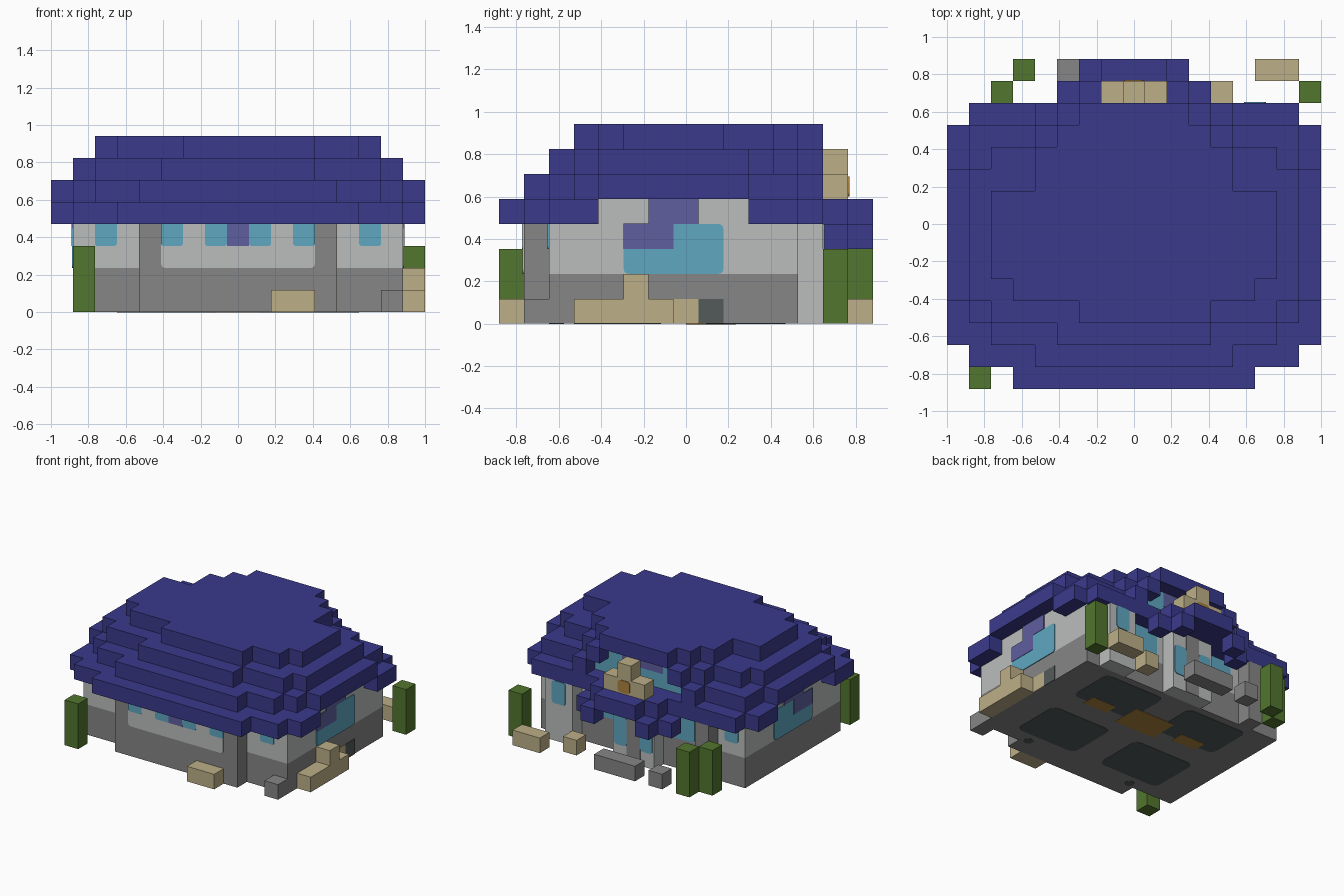
import bpy, bmesh
from mathutils import Vector

old = bpy.data.objects.get("Cube")
if old:
    bpy.data.objects.remove(old)

U = 2 / 17          # size of one building block
THIN = 0.05         # plate thickness, in blocks


def material(name, *rgb):
    lin = [((c / 255 + 0.055) / 1.055) ** 2.4 for c in rgb] + [1]
    m = bpy.data.materials.new(name)
    m.use_nodes = True
    m.diffuse_color = lin
    m.node_tree.nodes["Principled BSDF"].inputs["Base Color"].default_value = lin
    return m


BLUE = material("roof blue", 58, 58, 140)
LIGHT = material("pale wall", 187, 190, 189)
GRAY = material("stone gray", 134, 134, 134)
DARK = material("dark gray", 84, 90, 90)
GREEN = material("leaf green", 82, 118, 46)
SAND = material("sand", 188, 175, 135)
CYAN = material("window cyan", 95, 167, 192)
PURPLE = material("window purple", 94, 94, 160)
BROWN = material("wood brown", 175, 130, 62)


def finish(name, bm, mat):
    bmesh.ops.recalc_face_normals(bm, faces=bm.faces)
    bmesh.ops.scale(bm, vec=(U, U, U), verts=bm.verts)
    mesh = bpy.data.meshes.new(name)
    bm.to_mesh(mesh)
    bm.free()
    mesh.materials.append(mat)
    ob = bpy.data.objects.new(name, mesh)
    bpy.context.collection.objects.link(ob)
    return ob


def box(name, mat, x, y, z, round_axis=None, radius=0.2):
    """Box from (low, high) ranges in blocks; edges along round_axis can be rounded."""
    bm = bmesh.new()
    bmesh.ops.create_cube(bm, size=1)
    for v in bm.verts:
        v.co = Vector([r[0] if c < 0 else r[1] for c, r in zip(v.co, (x, y, z))])
    if round_axis is not None:
        edges = [e for e in bm.edges
                 if abs((e.verts[0].co - e.verts[1].co).normalized()[round_axis]) > 0.9]
        bmesh.ops.bevel(bm, geom=edges, offset=radius, segments=3, profile=0.5, affect='EDGES')
    return finish(name, bm, mat)


def pair(name, mat, x, y, z, *rest):
    box("left_" + name, mat, x, y, z, *rest)
    box("right_" + name, mat, (-x[1], -x[0]), y, z, *rest)


def slab(name, mat, z, start, rows):
    """Stepped slab: rows of (end y, half width or (low x, high x)), front to back."""
    low, high, y = [], [], start
    for end, w in rows:
        a, b = w if isinstance(w, tuple) else (-w, w)
        low += [(a, y), (a, end)]
        high += [(b, y), (b, end)]
        y = end
    bm = bmesh.new()
    face = bm.faces.new([bm.verts.new((px, py, z[0])) for px, py in low + high[::-1]])
    top = bmesh.ops.extrude_face_region(bm, geom=[face])["geom"]
    verts = [g for g in top if isinstance(g, bmesh.types.BMVert)]
    bmesh.ops.translate(bm, vec=(0, 0, z[1] - z[0]), verts=verts)
    return finish(name, bm, mat)


# Walls
slab("stone_base", GRAY, (0, 2), -5.5, [(4.5, 7.5)])
slab("upper_wall", LIGHT, (2, 4), -5.5, [(4.5, 7.5)])
box("front_bay", GRAY, (-4.5, 4.5), (-6.5, -5.5), (0, 4))
box("side_gable_wall", LIGHT, (-7.5, 7.5), (-3.5, 2.5), (4, 5))
box("back_left_wall", LIGHT, (4.5, 6.5), (4.5, 5.5), (0, 4))
box("back_right_pillar", GRAY, (-5.5, -4.5), (4.5, 5.5), (0, 4))

# Roof, one stepped slab per level
slab("roof_eaves", BLUE, (4, 5), -7.5, [
    (-6.5, 5.5), (-5.5, 7.5), (-3.5, 8.5), (2.5, 7.4), (4.5, 8.5), (5.5, 7.5)])
slab("roof_lower", BLUE, (5, 6), -6.5, [
    (-5.5, 4.5), (-4.5, 6.5), (-3.5, 7.5), (2.5, 8.5), (4.5, 7.5)])
slab("roof_middle", BLUE, (6, 7), -5.5, [
    (-4.5, 3.5), (-3.5, 6.5), (2.5, 7.5), (3.5, 6.5), (4.5, 4.5)])
slab("roof_top", BLUE, (7, 8), -4.5, [
    (-3.5, (-2.5, 3.5)), (-2.5, 5.5), (1.5, 6.5), (3.5, 4.5), (4.5, 3.5), (5.5, 2.5)])
pair("back_gable_lower", BLUE, (3.5, 4.5), (4.5, 5.5), (5, 6))
pair("back_gable_upper", BLUE, (2.5, 3.5), (4.5, 5.5), (6, 7))

# Back gable window
back = (4.5, 4.5 + THIN)
box("gable_window_lower", CYAN, (-3.5, 3.5), back, (5, 6))
box("gable_window_upper", CYAN, (-2.5, 2.5), back, (6, 7))
box("gable_window_centre", PURPLE, (-1.5, 1.5), (4.5, 4.5 + 1.5 * THIN), (6, 7))

# Porch roof, small tower and entrance
slab("porch_roof", BLUE, (4, 5), 5.5, [(6.5, 2.5), (7.5, 1.5)])
pair("porch_eave_front", BLUE, (1.5, 2.5), (6.5, 7.5), (3, 4))
pair("porch_eave_side", BLUE, (2.5, 3.5), (5.5, 6.5), (3, 4))
box("tower_base", SAND, (-1.5, 1.5), (5.5, 6.5), (5, 6))
box("tower_top", SAND, (-0.5, 0.5), (5.5, 6.5), (6, 7))
box("tower_panel", BROWN, (-0.45, 0.45), (6.5, 6.5 + THIN), (5.1, 5.9), 1)
box("entrance", LIGHT, (-1.5, 1.5), (4.5, 5.5), (0, 4))
box("entrance_door", GRAY, (-0.5, 0.5), (5.5, 5.5 + THIN), (0, 4))
pair("entrance_window", CYAN, (0.5, 1.4), (5.5, 5.5 + THIN), (1, 3), 1)
box("door_step", GRAY, (-1.5, 1.5), (6.5, 7.5), (0, 1))

# Front windows
front = (-6.5 - THIN, -6.5)
glass = (-6.5 - 1.5 * THIN, -6.5)
box("bay_panel", LIGHT, (-3.5, 3.5), front, (2, 4.3), 1)
pair("bay_outer_window", CYAN, (2.5, 3.5), glass, (3, 4.3), 1, 0.12)
pair("bay_inner_window", CYAN, (0.5, 1.5), glass, (3, 4.3), 1, 0.12)
box("bay_centre_window", PURPLE, (-0.5, 0.5), glass, (3, 4.3))
pair("front_side_window", CYAN, (5.5, 6.5), (-5.5 - THIN, -5.5), (3, 4.3), 1, 0.12)

# Back windows
pair("back_inner_window", CYAN, (2.0, 3.8), back, (2, 4.2), 1)
box("back_right_window", CYAN, (-7, -6), back, (2.8, 4.2), 1)
box("back_left_window", CYAN, (5, 6), (5.5, 5.5 + THIN), (2.5, 4), 1)

# Side windows
side, over = (7.5, 7.5 + THIN), (7.5, 7.5 + 1.5 * THIN)
pair("side_window", CYAN, side, (-2.5, 1.5), (2, 4), 0)
pair("side_window_shade", PURPLE, over, (-2.5, -0.5), (3, 4.02))
pair("side_window_peak", PURPLE, over, (-1.5, 0.5), (4, 5))
box("side_vent", DARK, side, (0.5, 1.5), (0, 1))
box("side_sand_panel", SAND, side, (-0.5, 0.5), (0, 1))

# Ground blocks around the house
box("side_bench", SAND, (7.5, 8.5), (-4.5, -0.5), (0, 1))
box("side_bench_back", SAND, (7.5, 8.5), (-2.5, -1.5), (1, 2))
box("front_bench", SAND, (1.5, 3.5), (-7.5, -6.5), (0, 1))
box("back_bench", SAND, (5.5, 7.5), (6.5, 7.5), (0, 1))
box("back_sand_block", SAND, (3.5, 4.5), (5.5, 6.5), (0, 1))
box("front_stone", GRAY, (6.5, 7.5), (-6.5, -5.5), (0, 1))
box("back_stone", GRAY, (-3.5, -2.5), (6.5, 7.5), (0, 1))

# Green shrubs
for i, (x, y) in enumerate([(-7.5, -7.5), (7.5, 5.5), (-5.5, 6.5), (-6.5, 5.5)]):
    box(f"shrub_{i + 1}", GREEN, (x, x + 1), (y, y + 1), (0, 3))

# Painted floor underside
under, lower = (-0.02, 0), (-0.03, 0)
pair("floor_panel_back", DARK, (1, 5.5), (0.8, 4), under, 2, 0.4)
pair("floor_panel_front", DARK, (1, 5.5), (-4.5, -1), under, 2, 0.4)
pair("floor_rug", BROWN, (2.6, 4.4), (0.5, 1.4), lower)
box("floor_rug_centre", BROWN, (-1.5, 1.5), (0, 2), lower)
pair("floor_spot", DARK, (3.7, 4.3), (-5.5, -4.9), under, 2, 0.28)
